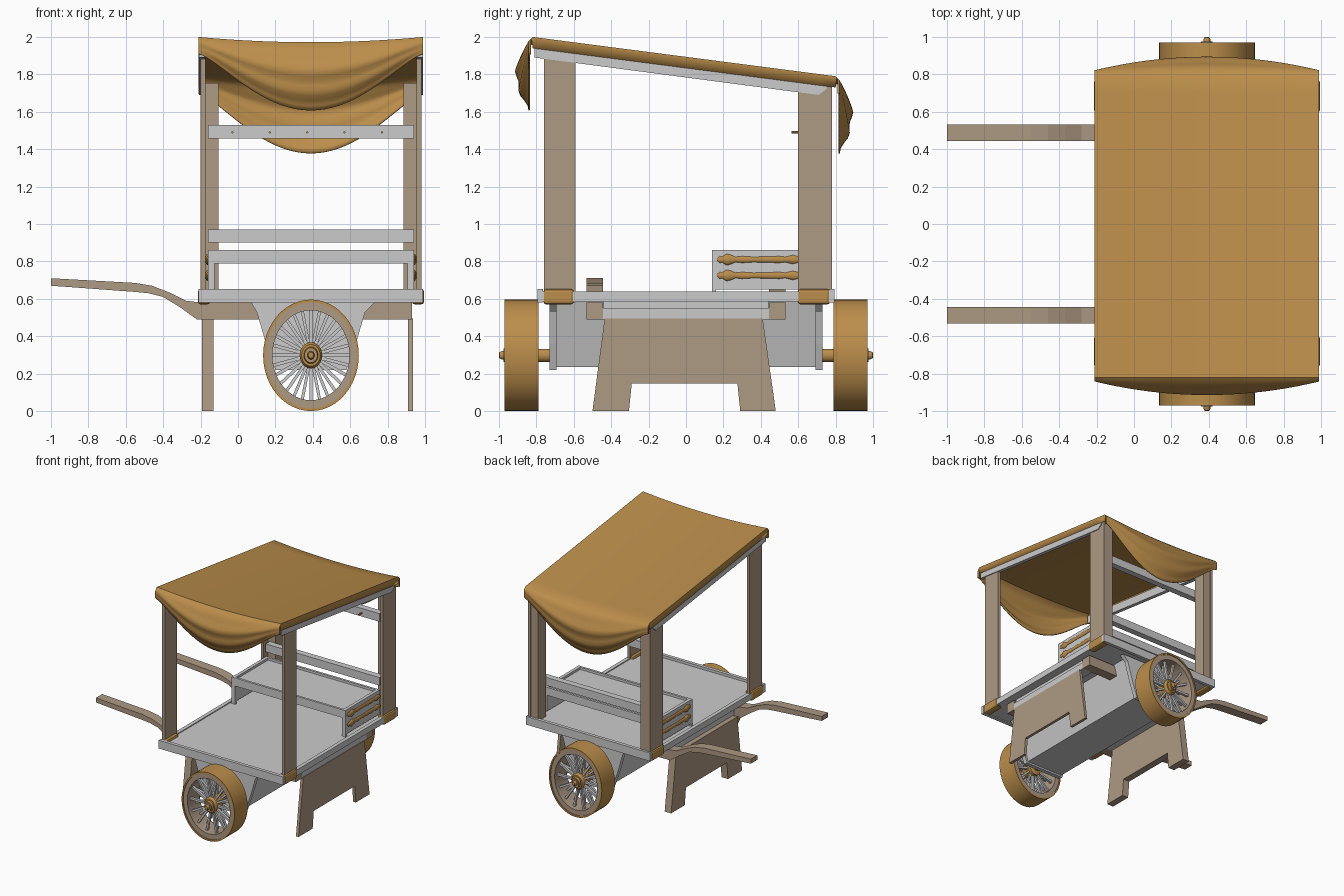
import bpy, bmesh, math
from mathutils import Matrix, Vector

if "Cube" in bpy.data.objects:
    bpy.data.objects.remove(bpy.data.objects["Cube"])

CX = 0.39  # cart body is symmetric about this x


def material(name, rgb):
    m = bpy.data.materials.new(name)
    m.diffuse_color = (*rgb, 1)
    m.use_nodes = True
    m.node_tree.nodes["Principled BSDF"].inputs["Base Color"].default_value = m.diffuse_color
    return m


GOLD = material("ochre", (0.50, 0.27, 0.07))
BROWN = material("brown_wood", (0.42, 0.32, 0.23))


def finish(name, bm, mat=None, smooth=False, bevel=0):
    bmesh.ops.recalc_face_normals(bm, faces=bm.faces[:])
    me = bpy.data.meshes.new(name)
    bm.to_mesh(me)
    bm.free()
    ob = bpy.data.objects.new(name, me)
    bpy.context.collection.objects.link(ob)
    if mat:
        me.materials.append(mat)
    if bevel:
        b = ob.modifiers.new("bevel", "BEVEL")
        b.width, b.segments = bevel, 2
    if smooth:
        bpy.ops.object.select_all(action="DESELECT")
        ob.select_set(True)
        bpy.context.view_layer.objects.active = ob
        bpy.ops.object.shade_smooth_by_angle(angle=math.radians(40))
    return ob


def box(name, x, y, z, mat=None, bevel=0):
    bm = bmesh.new()
    size = [b - a for a, b in (x, y, z)]
    mid = [(a + b) / 2 for a, b in (x, y, z)]
    bmesh.ops.create_cube(bm, size=1, matrix=Matrix.Translation(mid) @ Matrix.Diagonal((*size, 1)))
    return finish(name, bm, mat, bevel=bevel)


def prism(name, pts, axis, lo, hi, mat=None):
    """Extrude a 2D outline: axis 'y' takes (x, z) points, axis 'x' takes (y, z)."""
    bm = bmesh.new()
    f = bm.faces.new([bm.verts.new((p, lo, q) if axis == "y" else (lo, p, q)) for p, q in pts])
    ext = bmesh.ops.extrude_face_region(bm, geom=[f])
    step = Vector((0, hi - lo, 0)) if axis == "y" else Vector((hi - lo, 0, 0))
    bmesh.ops.translate(bm, vec=step, verts=[v for v in ext["geom"] if isinstance(v, bmesh.types.BMVert)])
    return finish(name, bm, mat)


def lathe(name, prof, n, cx, cz, sx=1, flip=1, closed=False, mat=None):
    """Spin (radius, y) points around a y-parallel axis at (cx, cz)."""
    bm = bmesh.new()
    rings = [[bm.verts.new((cx + sx * r * math.cos(2 * math.pi * i / n), flip * y,
                            cz + r * math.sin(2 * math.pi * i / n))) for i in range(n)] for r, y in prof]
    for a, b in zip(rings, rings[1:] + (rings[:1] if closed else [])):
        for i in range(n):
            j = (i + 1) % n
            bm.faces.new((a[i], a[j], b[j], b[i]))
    if not closed:
        bm.faces.new(rings[0])
        bm.faces.new(rings[-1])
    return finish(name, bm, mat, smooth=True)


def mx(s, a, b):
    """x range mirrored about the cart centre."""
    return tuple(sorted((CX + s * (a - CX), CX + s * (b - CX))))


# deck and its rails
box("deck", (-0.20, 0.98), (-0.78, 0.78), (0.59, 0.63))
for s, n in ((-1, "front"), (1, "back")):
    box(n + "_deck_rail", (-0.21, 0.99), sorted((s * 0.765, s * 0.795)), (0.58, 0.652))
for s, n in ((-1, "left"), (1, "right")):
    box(n + "_deck_rail", mx(s, 0.955, 0.988), (-0.79, 0.79), (0.585, 0.638))


def roof_z(y):
    return 1.895 - 0.131 * y


# posts, base caps and sloped rafters
for s, n in ((-1, "left"), (1, "right")):
    a, b = mx(s, 0.955, 0.98)
    for y0, y1, m in ((-0.76, -0.59, "front"), (0.60, 0.78, "back")):
        prism(f"{m}_{n}_post", [(y0, 0.58), (y1, 0.58), (y1, roof_z(y1) - 0.05), (y0, roof_z(y0) - 0.05)],
              "x", a, b, BROWN)
        box(f"{m}_{n}_post_cap", mx(s, 0.93, 0.995), (y0 - 0.003, y1 - 0.01), (0.57, 0.652), GOLD, 0.015)
    box(f"back_{n}_post_inner", mx(s, 0.885, 0.955), (0.665, 0.775), (0.63, 1.755), BROWN)
    prism(n + "_rafter", [(-0.81, 1.89), (0.71, 1.69), (0.75, 1.72), (0.76, 1.76), (-0.81, 1.96)],
          "x", *mx(s, 0.955, 0.988))

# back bars with pegs
box("upper_back_bar", (-0.16, 0.94), (0.61, 0.665), (1.457, 1.528))
box("lower_back_bar", (-0.16, 0.94), (0.61, 0.665), (0.90, 0.97))
for i in range(5):
    lathe("peg", [(0.006, 0.565), (0.006, 0.62)], 8, -0.03 + 0.2 * i, 1.49, mat=GOLD)

# serving shelf with carved spindles on the ends
box("shelf_top", (-0.14, 0.92), (0.16, 0.62), (0.81, 0.84))
box("shelf_apron", (-0.155, 0.935), (0.14, 0.16), (0.79, 0.86))
box("shelf_back_edge", (-0.14, 0.92), (0.60, 0.62), (0.79, 0.86))
SPINDLE = [(0.005, 0.165), (0.018, 0.18), (0.016, 0.195), (0.03, 0.215), (0.027, 0.235), (0.014, 0.265),
           (0.018, 0.30), (0.014, 0.36), (0.018, 0.50), (0.014, 0.53), (0.024, 0.57), (0.014, 0.61)]
for s, n in ((-1, "left"), (1, "right")):
    box(n + "_shelf_end", mx(s, 0.91, 0.938), (0.155, 0.62), (0.65, 0.86))
    box(n + "_shelf_leg", mx(s, 0.905, 0.94), (0.14, 0.16), (0.625, 0.86))
    for z in (0.81, 0.725):
        lathe(n + "_spindle", SPINDLE, 12, CX + s * 0.551, z, sx=0.5, mat=GOLD)

# curved handles running under the deck
HANDLE = [(-1, 0.71), (-0.55, 0.685), (-0.46, 0.67), (-0.37, 0.635), (-0.28, 0.59), (-0.2, 0.58), (0.93, 0.58),
          (0.93, 0.49), (-0.22, 0.49), (-0.31, 0.555), (-0.40, 0.61), (-0.48, 0.63), (-0.55, 0.637), (-1, 0.67)]
for s, n in ((-1, "front"), (1, "back")):
    prism(n + "_handle", HANDLE, "y", s * 0.445, s * 0.532, BROWN)

# leg boards and cross beams
LEG = [(-0.5, 0), (-0.305, 0), (-0.29, 0.148), (0.275, 0.148), (0.29, 0), (0.48, 0), (0.41, 0.495), (-0.435, 0.495)]
for s, n in ((-1, "left"), (1, "right")):
    prism(n + "_leg_board", LEG, "x", *mx(s, 0.91, 0.935 if s > 0 else 0.972), BROWN)
    box(n + "_cross_beam", mx(s, 0.83, 0.93), (-0.445, 0.445), (0.49, 0.55))
    box(n + "_upper_cross_beam", mx(s, 0.81, 0.91), (-0.44, 0.44), (0.545, 0.59))

# axle box with end plates
prism("axle_box", [(0.12, 0.59), (0.21, 0.235), (0.57, 0.235), (0.66, 0.59)], "y", -0.70, 0.70)
PLATE = [(0.07, 0.58), (0.10, 0.53), (0.15, 0.36), (0.20, 0.22), (0.58, 0.22), (0.63, 0.36), (0.68, 0.53), (0.73, 0.58)]
for s, n in ((-1, "front"), (1, "back")):
    prism(n + "_axle_plate", PLATE, "y", s * 0.692, s * 0.73)

# wheels, slightly oval
R, OVAL = 0.298, 0.858
HUB = [(0.035, 0.70), (0.035, 0.80), (0.07, 0.81), (0.07, 0.935), (0.058, 0.95), (0.045, 0.95), (0.04, 0.97),
       (0.022, 0.972), (0.022, 0.985), (0.016, 0.998), (0.006, 1.0)]
for s, n in ((-1, "front"), (1, "back")):
    lathe(n + "_tyre", [(R, 0.788), (R, 0.97), (R - 0.014, 0.97), (R - 0.014, 0.788)], 48,
          CX, R, OVAL, s, True, GOLD)
    lathe(n + "_rim", [(0.286, 0.795), (0.286, 0.962), (0.24, 0.962), (0.24, 0.795)], 48,
          CX, R, OVAL, s, True, BROWN)
    lathe(n + "_hub", HUB, 24, CX, R, OVAL, s, mat=GOLD)
    lathe(n + "_hub_ring", [(0.036, 0.95), (0.036, 0.976), (0.026, 0.976), (0.026, 0.95)], 24,
          CX, R, OVAL, s, True, BROWN)
    bm = bmesh.new()
    for k in range(28):  # two staggered rows of spokes
        y = 0.845 if k % 2 else 0.915
        bmesh.ops.create_cube(bm, size=1, matrix=Matrix.Translation((CX, s * y, R)) @ Matrix.Diagonal((OVAL, 1, 1, 1))
                              @ Matrix.Rotation(math.pi * 2 * k / 28, 4, "Y")
                              @ Matrix.Translation((0.152, 0, 0)) @ Matrix.Diagonal((0.19, 0.022, 0.018, 1)))
    finish(n + "_spokes", bm)


# cloth canopy: sagging roof, short side skirts, swagged valance front and back
def cloth_point(u, v):
    """u: -1..1 across; v: -1..0 front swag, 0..1 roof, 1..2 back swag."""
    sag = max(0, 1 - u * u)
    x = CX + 0.6 * u
    if 0 <= v <= 1:
        y = -0.82 + 1.62 * v
        return x, y, 2.0 - 0.21 * v - 0.028 * sag
    t, s = (-v, -1) if v < 0 else (v - 1, 1)
    drop = 0.09 + (0.275 if s < 0 else 0.295) * sag ** 1.4
    bulge = 0.065 * sag * math.sin(math.pi * t ** 0.9) + 0.008 * sag * math.sin(6 * math.pi * t)
    y = s * (0.82 if s < 0 else 0.80) + s * (0.022 * min(1, t * 4) + bulge)
    return x, y, (2.0 if s < 0 else 1.79) - 0.028 * sag - drop * t


NU, NT = 32, 14
us = [-1 + 2 * i / NU for i in range(NU + 1)]
vs = [-1 + i / NT for i in range(NT)] + [i / 16 for i in range(17)] + [1 + (i + 1) / NT for i in range(NT)]
bm = bmesh.new()
grid = []
for v in vs:
    row = [cloth_point(u, v) for u in us]
    skirt = 0.06 if 0 <= v <= 1 else 0.004
    ends = [(p[0], max(-0.83, min(0.81, p[1])), p[2] - skirt) for p in (row[0], row[-1])]
    grid.append([bm.verts.new(p) for p in [ends[0]] + row + [ends[1]]])
for a, b in zip(grid, grid[1:]):
    for i in range(len(a) - 1):
        bm.faces.new((a[i], a[i + 1], b[i + 1], b[i]))
canopy = finish("canopy", bm, GOLD, smooth=True)
thick = canopy.modifiers.new("thickness", "SOLIDIFY")
thick.thickness = 0.008
thick.offset = -1
